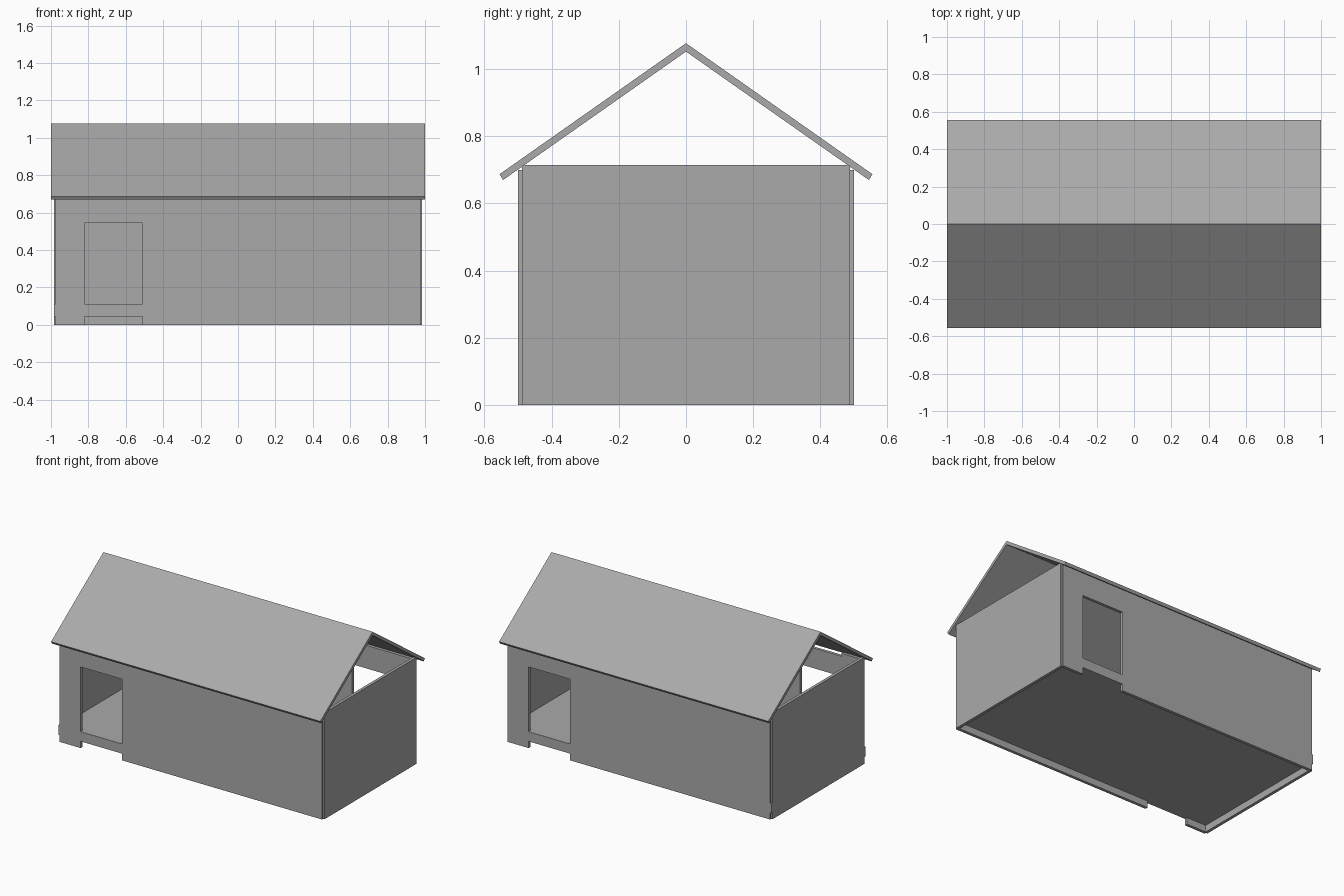
import bpy

cube = bpy.data.objects.get("Cube")
if cube:
    bpy.data.objects.remove(cube, do_unlink=True)

# One plain grey for the whole building
grey = bpy.data.materials.new("plain_grey")
grey.use_nodes = True
colour = (0.4, 0.4, 0.4, 1)
grey.diffuse_color = colour
grey.node_tree.nodes["Principled BSDF"].inputs["Base Color"].default_value = colour


def prism(name, outline, start, end, axis):
    """Extrude an outline along x or y; the outline holds (other axis, z) points."""
    def place(a, z, depth):
        return (depth, a, z) if axis == "x" else (a, depth, z)
    n = len(outline)
    verts = [place(a, z, d) for d in (start, end) for a, z in outline]
    faces = [list(range(n)), list(range(n, 2 * n))[::-1]]
    faces += [(i, i + n, (i + 1) % n + n, (i + 1) % n) for i in range(n)]
    if axis == "x":
        faces = [list(f)[::-1] for f in faces]
    mesh = bpy.data.meshes.new(name)
    mesh.from_pydata(verts, [], faces)
    mesh.materials.append(grey)
    obj = bpy.data.objects.new(name, mesh)
    bpy.context.collection.objects.link(obj)
    return obj


THICK = 0.02
LENGTH, WIDTH = 0.975, 0.5      # half sizes of the long walls' footprint
WALL_TOP, DOOR_TOP = 0.70, 0.545
DOOR_NEAR, DOOR_FAR = 0.51, 0.82

# Long walls, each with a doorway open to the ground at opposite ends
for name, side, lintel_top in (("front_wall", -1, 0.68), ("back_wall", 1, WALL_TOP)):
    outline = [(-LENGTH, 0), (DOOR_NEAR, 0), (DOOR_NEAR, DOOR_TOP),
               (DOOR_FAR, DOOR_TOP), (DOOR_FAR, 0), (LENGTH, 0),
               (LENGTH, WALL_TOP), (DOOR_FAR, WALL_TOP), (DOOR_FAR, lintel_top),
               (DOOR_NEAR, lintel_top), (DOOR_NEAR, WALL_TOP), (-LENGTH, WALL_TOP)]
    if lintel_top == WALL_TOP:
        del outline[7:11]
    outline = [(side * a, z) for a, z in outline]
    inner, outer = side * (WIDTH - THICK), side * WIDTH
    prism(name, outline, inner, outer, "y")

# End walls stop at the eaves, leaving the gables open
for name, side in (("right_end_wall", -1), ("left_end_wall", 1)):
    outline = [(-0.488, 0), (0.488, 0), (0.488, 0.715), (-0.488, 0.715)]
    prism(name, outline, side * 0.965, side * 0.985, "x")

# Raised floor slab, flush with the wall faces in the doorways
prism("floor_slab", [(-WIDTH, 0.045), (WIDTH, 0.045), (WIDTH, 0.11), (-WIDTH, 0.11)],
      -0.985, LENGTH, "x")

# Sloping roof panels with square-cut eaves and a mitred ridge
for name, side in (("front_roof_panel", -1), ("back_roof_panel", 1)):
    outline = [(0, 1.077), (0, 1.052), (0.544, 0.67), (0.555, 0.687)]
    prism(name, [(side * a, z) for a, z in outline], -1, 1, "x")

# Make every face point outwards
import bmesh
for obj in bpy.data.objects:
    if obj.type == "MESH" and grey.name in obj.data.materials:
        bm = bmesh.new()
        bm.from_mesh(obj.data)
        bmesh.ops.recalc_face_normals(bm, faces=bm.faces)
        bm.to_mesh(obj.data)
        bm.free()
